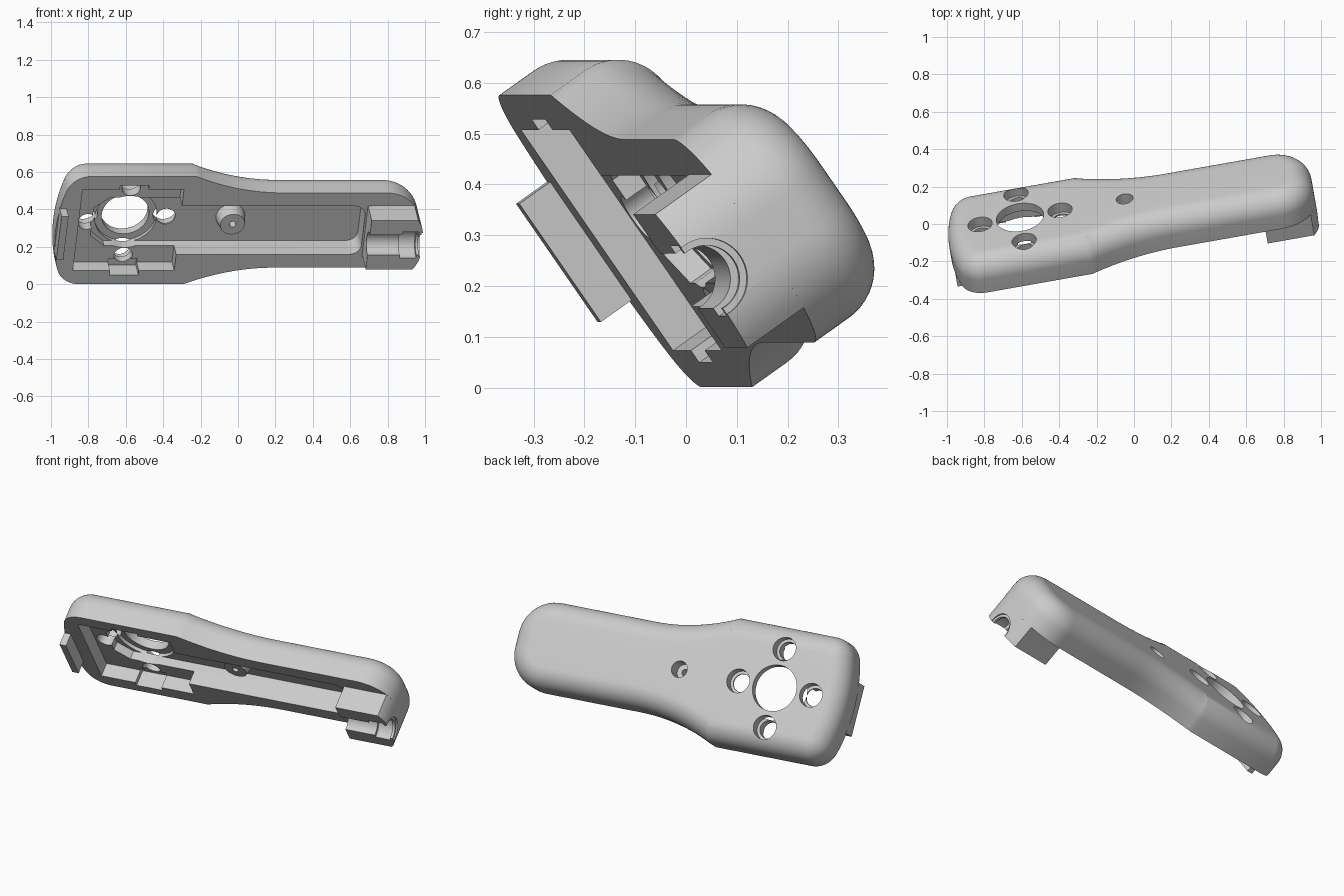
import bpy, bmesh
from math import sin, cos, pi, radians
from mathutils import Matrix, Vector

if "Cube" in bpy.data.objects:
    bpy.data.objects.remove(bpy.data.objects["Cube"])

# Tilted frame: u along the handle, v across it, depth into the back of the shell
yaw, tilt = radians(10), radians(55)
along = Vector((cos(yaw), sin(yaw), 0))
across = Vector((sin(yaw) * cos(tilt), -cos(yaw) * cos(tilt), sin(tilt)))
FRAME = Matrix((along, across, along.cross(across))).transposed().to_4x4()
FRAME.translation = (0, -0.023, 0.2885)

plastic = bpy.data.materials.new("grey_plastic")
plastic.use_nodes = True
GREY = (0.6, 0.6, 0.6, 1)
plastic.diffuse_color = GREY
plastic.node_tree.nodes["Principled BSDF"].inputs["Base Color"].default_value = GREY

DEPTH, ROUND = 0.2, 0.116


def loft(name, rings):
    """Closed solid from rings of (u, v, depth) points."""
    bm = bmesh.new()
    loops = [[bm.verts.new((u, v, -d)) for u, v, d in ring] for ring in rings]
    for a, b in zip(loops, loops[1:]):
        for i in range(len(a)):
            j = (i + 1) % len(a)
            bm.faces.new((a[i], a[j], b[j], b[i]))
    bm.faces.new(loops[0])
    bm.faces.new(loops[-1])
    bmesh.ops.recalc_face_normals(bm, faces=bm.faces)
    mesh = bpy.data.meshes.new(name)
    bm.to_mesh(mesh)
    bm.free()
    mesh.materials.append(plastic)
    obj = bpy.data.objects.new(name, mesh)
    bpy.context.collection.objects.link(obj)
    return obj


def prism(name, points, d0, d1):
    return loft(name, [[(u, v, d) for u, v in points] for d in (d0, d1)])


def box(name, u0, u1, v0, v1, d0, d1):
    return prism(name, [(u0, v0), (u1, v0), (u1, v1), (u0, v1)], d0, d1)


def arc(cu, cv, r, a0, a1, steps):
    angles = [radians(a0 + (a1 - a0) * i / steps) for i in range(steps + 1)]
    return [(cu + r * cos(a), cv + r * sin(a)) for a in angles]


def cylinder(name, u, v, r0, r1, d0, d1):
    rings = [[(p, q, d) for p, q in arc(u, v, r, 0, 352.5, 47)]
             for r, d in ((r0, d0), (r1, d1))]
    return loft(name, rings)


def bore(name, r, u0, u1, d):
    """Cylinder lying along the handle."""
    circle = arc(0, d, r, 0, 352.5, 47)
    return loft(name, [[(u, p, q) for p, q in circle] for u in (u0, u1)])


def cut(obj, tool):
    tool.hide_render = True
    mod = obj.modifiers.new("cut", 'BOOLEAN')
    mod.operation, mod.solver, mod.object = 'DIFFERENCE', 'EXACT', tool
    bpy.context.view_layer.objects.active = obj
    bpy.ops.object.modifier_apply(modifier=mod.name)
    bpy.data.objects.remove(tool)


# Plan outline: rounded tip, tapering neck, wide bowed head
waist = []
for i in range(17):
    t = i / 16
    ease = 1 - (1 - t) ** 2
    waist.append((0.22 - 0.48 * (1 - t), 0.351 - 0.107 * ease))
upper = arc(0.78, 0.044, 0.2, 0, 90, 14) + waist[::-1]
upper += arc(-0.83, 0.221, 0.13, 90, 165, 12)
upper += arc(-0.005, 0, 0.985, 165, 180, 8)[1:]
outline = upper + [(u, -v) for u, v in upper[-2::-1]]


def inset(points, dist):
    result = []
    for i, (u, v) in enumerate(points):
        p, q = points[i - 1], points[(i + 1) % len(points)]
        tangent = Vector((q[0] - p[0], q[1] - p[1])).normalized()
        result.append((u - tangent.y * dist, v + tangent.x * dist))
    return result


# Outer shell with a rolled back edge
rings = [[(u, v, 0) for u, v in outline]]
for k in range(13):
    a = k / 12 * pi / 2
    ring = inset(outline, ROUND * (1 - cos(a)))
    rings.append([(u, v, DEPTH - ROUND + ROUND * sin(a)) for u, v in ring])
shell = loft("handle_shell", rings)

# Long cavity, wide head pocket and side notches
hub = -0.59
cavity = arc(0.62, 0.097, 0.06, 0, 90, 8)[::-1]
cavity = [(-0.70, 0.157)] + cavity + arc(0.62, -0.097, 0.06, 0, -90, 8)
cavity += [(-0.70, -0.157), (-0.78, -0.09), (-0.78, 0.09)]
cut(shell, prism("cavity_cutter", cavity, -0.1, 0.13))
cut(shell, box("head_cutter", -0.87, -0.32, -0.263, 0.267, -0.1, 0.08))
for side in (-1, 1):
    v0, v1 = sorted((side * 0.24, side * 0.292))
    cut(shell, box("notch_cutter", hub - 0.078, hub + 0.078, v0, v1, -0.1, 0.095))
cut(shell, cylinder("recess_cutter", hub, 0, 0.168, 0.168, -0.1, 0.15))

# Large opening and four counterbored screw holes
cut(shell, cylinder("hub_cutter", hub, 0, 0.128, 0.128, 0, 0.3))
for du, dv in ((1, 0), (-1, 0), (0, 1), (0, -1)):
    u, v = hub + 0.217 * du, 0.22 * dv
    cut(shell, cylinder("screw_cutter", u, v, 0.05, 0.05, 0.02, 0.3))
    cut(shell, cylinder("counterbore_cutter", u, v, 0.066, 0.066, 0.14, 0.3))

# Screw boss in the middle of the handle
boss = cylinder("screw_boss", -0.022, 0, 0.066, 0.08, 0.055, 0.135)
for part in (shell, boss):
    cut(part, cylinder("pilot_cutter", -0.022, 0, 0.018, 0.018, 0, 0.3))
    cut(part, cylinder("head_cutter", -0.022, 0, 0.046, 0.046, 0.11, 0.3))

# Cable clamp block on the tip, with a stepped cable groove
tip = arc(0.78, 0.044, 0.2, 0, 35.5, 6)
tip = [(u, -v) for u, v in tip[::-1]] + tip
clamp = prism("cable_clamp", [(0.69, -0.16)] + tip + [(0.69, 0.16)], -0.137, 0)
cut(clamp, bore("groove_cutter", 0.066, 0.6, 1.1, -0.13))
cut(clamp, bore("collar_cutter", 0.085, 0.865, 0.955, -0.13))
cut(clamp, bore("mouth_cutter", 0.08, 0.97, 1.1, -0.13))

# Locating tab on the head end
tab = box("end_tab", -0.983, -0.945, -0.142, 0.142, -0.075, 0.01)

for part in (shell, boss, clamp, tab):
    part.matrix_world = FRAME
    bpy.ops.object.select_all(action='DESELECT')
    part.select_set(True)
    bpy.context.view_layer.objects.active = part
    bpy.ops.object.shade_smooth_by_angle(angle=radians(30))
